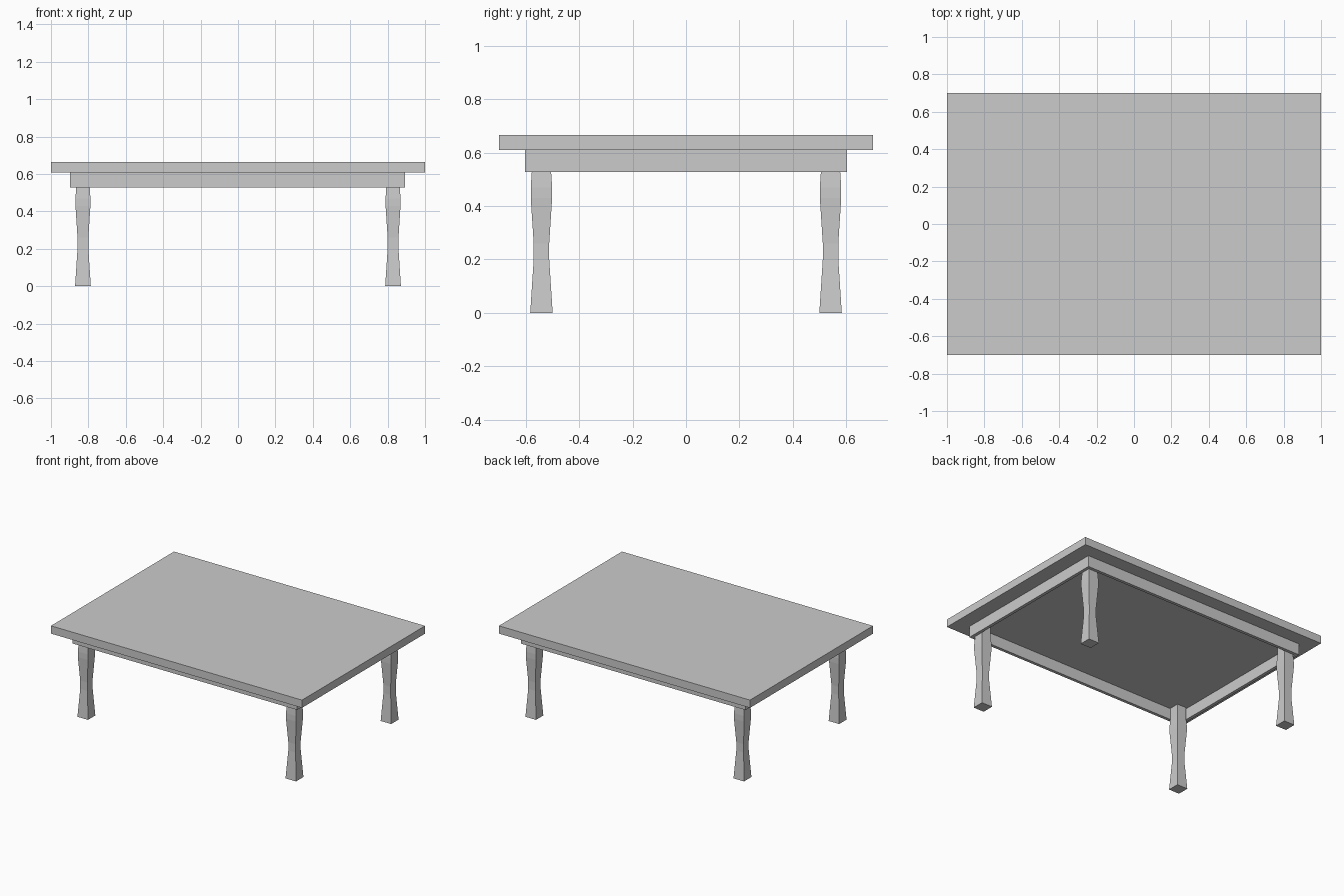
import bpy, bmesh

if "Cube" in bpy.data.objects:
    bpy.data.objects.remove(bpy.data.objects["Cube"])

def finish(name, bm):
    bmesh.ops.recalc_face_normals(bm, faces=bm.faces)
    me = bpy.data.meshes.new(name)
    bm.to_mesh(me)
    bm.free()
    ob = bpy.data.objects.new(name, me)
    bpy.context.collection.objects.link(ob)
    return ob

def box(name, x0, x1, y0, y1, z0, z1):
    bm = bmesh.new()
    bmesh.ops.create_cube(bm, size=1)
    for v in bm.verts:
        v.co = (x1 if v.co.x > 0 else x0, y1 if v.co.y > 0 else y0, z1 if v.co.z > 0 else z0)
    return finish(name, bm)

# Square leg with a carved waist: (height, half width)
LEG = [(0, .042), (.20, .029), (.26, .029), (.43, .040), (.47, .040), (.53, .036), (.61, .036)]

def leg(name, cx, cy):
    bm = bmesh.new()
    rings = [[bm.verts.new((cx + sx * w, cy + sy * w, z))
              for sx, sy in ((-1, -1), (1, -1), (1, 1), (-1, 1))] for z, w in LEG]
    for a, b in zip(rings, rings[1:]):
        for i in range(4):
            j = (i + 1) % 4
            bm.faces.new((a[i], a[j], b[j], b[i]))
    bm.faces.new(rings[0])
    bm.faces.new(rings[-1])
    return finish(name, bm)

# Table top
box("table_top", -1, 1, -.70, .70, .609, .665)

# Apron boards under the top
X0, X1, Y, T, Z0, Z1 = -.897, .892, .602, .022, .528, .609
box("front_apron", X0, X1, -Y, -Y + T, Z0, Z1)
box("back_apron", X0, X1, Y - T, Y, Z0, Z1)
box("left_apron", X0, X0 + T, -Y + T, Y - T, Z0, Z1)
box("right_apron", X1 - T, X1, -Y + T, Y - T, Z0, Z1)

# Four legs
for side, sx in (("left", -1), ("right", 1)):
    for end, sy in (("front", -1), ("back", 1)):
        leg(f"{end}_{side}_leg", sx * .829, sy * .541)
